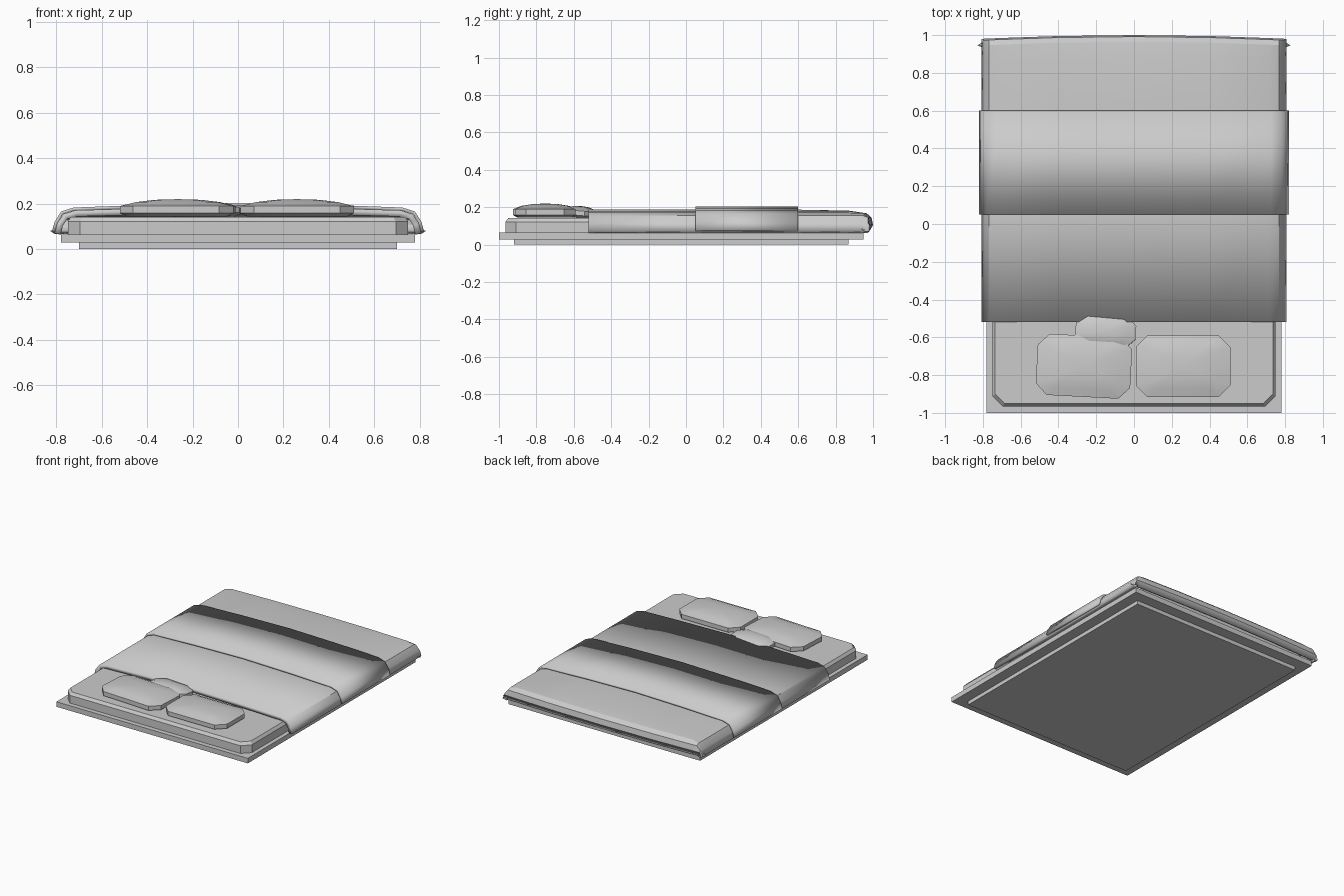
import bpy, bmesh
from math import radians

if "Cube" in bpy.data.objects:
    bpy.data.objects.remove(bpy.data.objects["Cube"])


def finish(name, bm, angle=30):
    me = bpy.data.meshes.new(name)
    bm.to_mesh(me)
    bm.free()
    ob = bpy.data.objects.new(name, me)
    bpy.context.collection.objects.link(ob)
    bpy.ops.object.select_all(action='DESELECT')
    ob.select_set(True)
    bpy.context.view_layer.objects.active = ob
    bpy.ops.object.shade_smooth_by_angle(angle=radians(angle))
    return ob


def slab(name, x, y0, y1, z0, z1):
    bm = bmesh.new()
    bmesh.ops.create_cube(bm, size=1)
    for v in bm.verts:
        v.co.x *= 2 * x
        v.co.y = v.co.y * (y1 - y0) + (y0 + y1) / 2
        v.co.z = v.co.z * (z1 - z0) + (z0 + z1) / 2
    return finish(name, bm)


def octagon(hx, hy, c):
    q = [(hx, hy - c), (hx - c, hy)]
    return [q[0], q[1], (-q[1][0], q[1][1]), (-hx, q[0][1]),
            (-hx, -q[0][1]), (-q[1][0], -hy), (q[1][0], -hy), (hx, -q[0][1])]


def stack(name, rings, peak=None, angle=30):
    """Loft octagonal rings (half x, half y, corner cut, z), optionally to a peak."""
    bm = bmesh.new()
    loops = [[bm.verts.new((x, y, z)) for x, y in octagon(hx, hy, c)]
             for hx, hy, c, z in rings]
    bm.faces.new(loops[0][::-1])
    for a, b in zip(loops, loops[1:]):
        for i in range(8):
            j = (i + 1) % 8
            bm.faces.new((a[i], a[j], b[j], b[i]))
    top = loops[-1]
    if peak is None:
        bm.faces.new(top)
    else:
        p = bm.verts.new((0, 0, peak))
        for i in range(8):
            bm.faces.new((top[i], top[(i + 1) % 8], p))
    return finish(name, bm, angle)


def pillow(name, hx, hy, loc, rot, h=0.076, c=0.06):
    ob = stack(name, [(hx - .03, hy - .025, c * .8, 0), (hx, hy, c, .014),
                      (hx, hy, c, h * .6), (hx * .72, hy * .75, c * .7, h * .83),
                      (hx * .4, hy * .4, c * .35, h * .96)], h)
    ob.location = loc
    ob.rotation_euler = [radians(a) for a in rot]
    return ob


def cover(name, half, rows, thick):
    """Draped sheet: half profile (x, z) swept through rows (y, z cap, bow)."""
    prof = [(-x, z) for x, z in half] + [(x, z) for x, z in half[-2::-1]]
    w = half[0][0]
    bm = bmesh.new()
    grid = [[bm.verts.new((x, y + bow * (1 - (x / w) ** 2), min(z, cap)))
             for x, z in prof] for y, cap, bow in rows]
    for a, b in zip(grid, grid[1:]):
        for j in range(len(prof) - 1):
            bm.faces.new((a[j], a[j + 1], b[j + 1], b[j]))
    ob = finish(name, bm)
    mod = ob.modifiers.new("thickness", 'SOLIDIFY')
    mod.thickness = thick
    mod.offset = -1
    return ob


# Bed base
slab("plinth", 0.70, -0.92, 0.87, 0, 0.03)
slab("platform", 0.78, -1.0, 0.95, 0.028, 0.065)

# Mattress with cut corners and bevelled top rim
mattress = stack("mattress", [(.75, .945, .055, .065), (.75, .945, .055, .122),
                              (.735, .93, .05, .142)])
mattress.location.y = -0.02

# Duvet, rounded over the foot end
cover("duvet", [(.808, .07), (.797, .115), (.768, .155), (.715, .171), (.4, .18), (0, .187)],
      [(-.52, 1, 0), (.05, 1, 0), (.6, 1, 0), (.86, .182, .01), (.945, .168, .02),
       (.972, .145, .02), (.98, .105, .02), (.958, .067, .02)], 0.028)

# Folded throw across the duvet
cover("throw", [(.82, .078), (.808, .12), (.78, .165), (.725, .183), (.4, .195), (0, .203)],
      [(.05, 1, 0), (.6, 1, 0)], 0.014)

# Pillows
pillow("left_pillow", 0.25, 0.162, (-.265, -.753, .144), (0, 0, -3))
pillow("right_pillow", 0.25, 0.162, (.26, -.753, .144), (0, 0, 0))
pillow("small_pillow", 0.16, 0.08, (-.15, -.568, .143), (-5, 0, -4), h=.064, c=.045)
